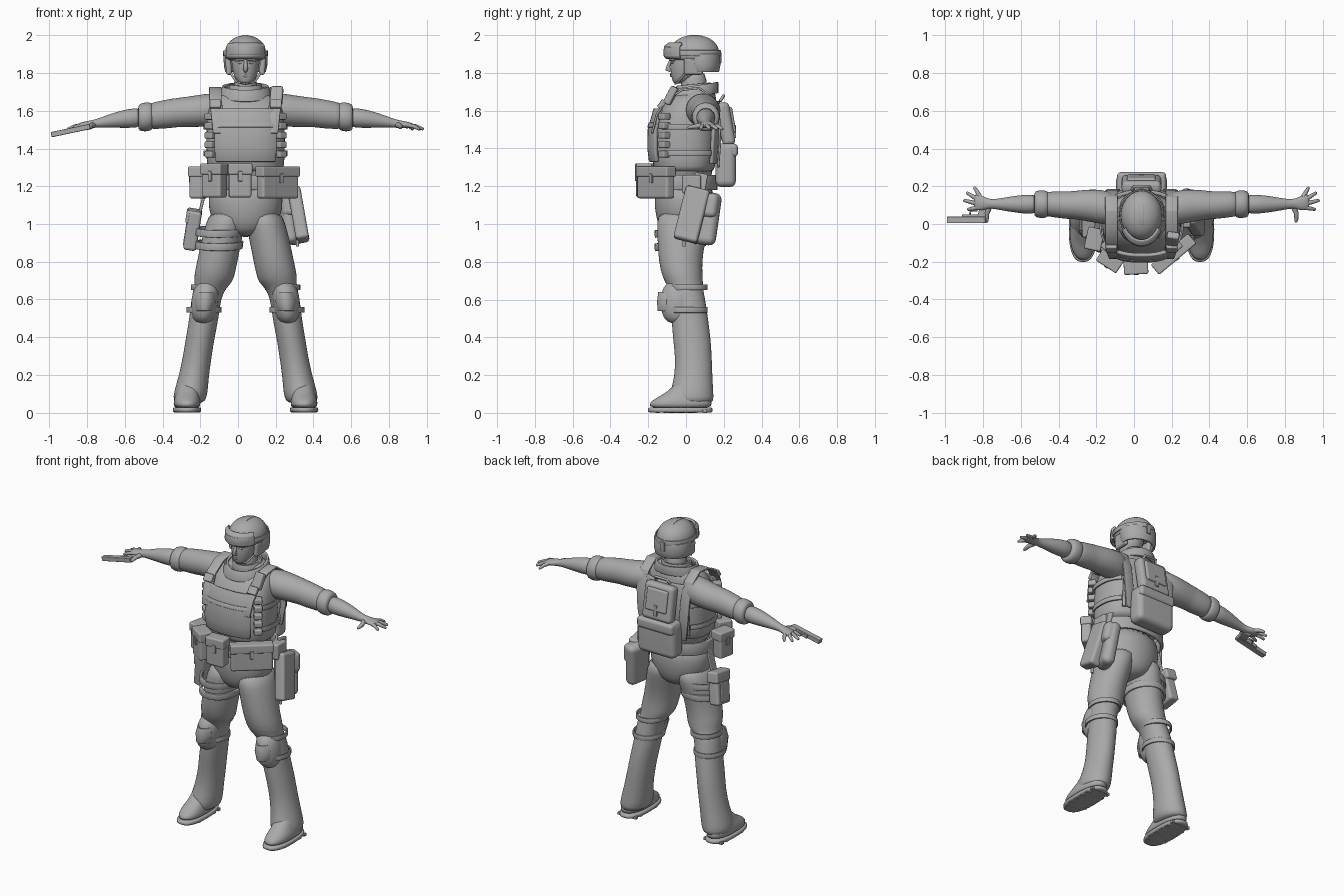
import bpy
import bmesh
from math import cos, sin, radians, copysign
from mathutils import Vector, Euler

old = bpy.data.objects.get("Cube")
if old:
    bpy.data.objects.remove(old)

UNIT = 0.01      # lengths below are hundredths of a unit
MIDDLE = 4       # the body stands a little left of the origin

grey = bpy.data.materials.new("plain grey")
grey.use_nodes = True
shade = (0.4, 0.4, 0.4, 1)
grey.diffuse_color = shade
grey.node_tree.nodes["Principled BSDF"].inputs["Base Color"].default_value = shade


def place(x, y, z):
    return Vector((x + MIDDLE, y, z)) * UNIT


def finish(name, bm):
    bmesh.ops.recalc_face_normals(bm, faces=bm.faces)
    mesh = bpy.data.meshes.new(name)
    bm.to_mesh(mesh)
    bm.free()
    for poly in mesh.polygons:
        poly.use_smooth = True
    mesh.materials.append(grey)
    obj = bpy.data.objects.new(name, mesh)
    bpy.context.collection.objects.link(obj)
    return obj


def thicken(obj, thick):
    solid = obj.modifiers.new("thickness", "SOLIDIFY")
    solid.thickness = thick * UNIT
    solid.offset = 0
    bevel = obj.modifiers.new("edge", "BEVEL")
    bevel.width = thick * UNIT / 4
    bevel.segments = 2
    bevel.limit_method = "ANGLE"


def loft(name, rings, along="z", power=2, arc=None, thick=0, tilt=0, side=1):
    """Skin over ellipse rings (x, y, z, radius, radius); arc leaves it open."""
    bm = bmesh.new()
    count = 28
    start, end = arc or (0, 360)
    rows = []
    for x, y, z, ru, rv in rings:
        row = []
        for i in range(count + (1 if arc else 0)):
            a = radians(start + (end - start) * i / count)
            u = copysign(abs(cos(a)) ** (2 / power), cos(a)) * ru
            v = copysign(abs(sin(a)) ** (2 / power), sin(a)) * rv
            spot = (x + u, y + v, z + tilt * v) if along == "z" else (x, y + u, z + v)
            row.append(bm.verts.new(place(spot[0] * side, spot[1], spot[2])))
        rows.append(row)
    for low, high in zip(rows, rows[1:]):
        for i in range(count):
            j = (i + 1) % len(low)
            bm.faces.new((low[i], low[j], high[j], high[i]))
    if not thick:
        bm.faces.new(rows[0])
        bm.faces.new(rows[-1])
    obj = finish(name, bm)
    if thick:
        thicken(obj, thick)
    else:
        sub = obj.modifiers.new("smooth", "SUBSURF")
        sub.levels = sub.render_levels = 1
    return obj


def box(name, at, size, turn=(0, 0, 0), soft=1.0):
    bm = bmesh.new()
    bmesh.ops.create_cube(bm, size=1)
    for v in bm.verts:
        v.co = Vector(a * b for a, b in zip(v.co, size)) * UNIT
    obj = finish(name, bm)
    obj.location = place(*at)
    obj.rotation_euler = [radians(t) for t in turn]
    bevel = obj.modifiers.new("soft edges", "BEVEL")
    bevel.width = soft * UNIT
    bevel.segments = 3
    obj.modifiers.new("clean shading", "WEIGHTED_NORMAL")
    return obj


def pouch(name, at, size, turn=(0, 0, 0), out=(0, -1)):
    """Rounded bag with a flap and a closing tab on its outward side."""
    w, d, h = size
    spin = Euler([radians(t) for t in turn]).to_matrix()
    face = Vector((out[0], out[1], 0))
    reach = abs(out[0]) * w / 2 + abs(out[1]) * d / 2
    box(name, at, size, turn, soft=1.4)
    lid = Vector(at) + spin @ Vector((0, 0, h * 0.34))
    box(name + "_flap", lid, (w + 0.9, d + 0.9, h * 0.33), turn, soft=0.9)
    tab = Vector(at) + spin @ (face * reach + Vector((0, 0, h * 0.13)))
    box(name + "_tab", tab, (2.4, 1.6, h * 0.3) if out[1] else (1.6, 2.4, h * 0.3), turn, soft=0.4)


def tube(name, points, radii, side=1):
    curve = bpy.data.curves.new(name, "CURVE")
    curve.dimensions = "3D"
    curve.bevel_depth = UNIT
    curve.bevel_resolution = 3
    curve.use_fill_caps = True
    line = curve.splines.new("POLY")
    line.points.add(len(points) - 1)
    for p, (x, y, z), r in zip(line.points, points, radii):
        p.co = (*place(x * side, y, z), 1)
        p.radius = r
    line.use_smooth = True
    curve.materials.append(grey)
    bpy.context.collection.objects.link(bpy.data.objects.new(name, curve))


def strap(name, points, width, thick=1.2, side=1):
    """Flat band whose width runs across the body."""
    bm = bmesh.new()
    pairs = [[bm.verts.new(place(side * x + e * width / 2, y, z)) for e in (-1, 1)] for x, y, z in points]
    for a, b in zip(pairs, pairs[1:]):
        bm.faces.new((a[0], a[1], b[1], b[0]))
    thicken(finish(name, bm), thick)


# Trunk and vest
loft("pelvis", [(0, -1, 93, 6, 8), (0, -1, 97, 14, 13), (0, -1, 104, 19, 15), (0, -1, 112, 20, 16), (0, -1, 124, 19, 15)])
loft("shirt", [(0, -1, 118, 18, 15), (0, -1, 132, 19, 15), (0, 0, 148, 20, 16), (0, 3, 160, 20, 14),
               (0, 6, 167, 18, 10), (0, 6, 171, 13, 9), (0, 6, 174, 7, 7)])
loft("vest", [(0, -1, 127, 19, 15), (0, -1, 129, 20.5, 16.5), (0, -1, 140, 21, 17.5), (0, 0, 152, 21, 17),
              (0, 1, 160, 20, 15), (0, 3, 166, 18, 12.5), (0, 5, 170, 14, 11)], power=2.4)
loft("chest_plate", [(0, -1, 133, 21, 17.6), (0, -1, 140, 22, 18.5), (0, -1, 150, 22, 18.3), (0, 0, 161, 21, 16.2)],
     power=2.6, arc=(228, 312), thick=2)
loft("chest_flap", [(0, -1, 151, 22.5, 18.9), (0, 0, 153.5, 22.5, 19)], power=2.6, arc=(229, 311), thick=1.4)
loft("back_plate", [(0, 0, 132, 21, 17), (0, 1, 150, 21, 17), (0, 3, 165, 19, 14)], power=2.6, arc=(45, 135), thick=2)
loft("belt", [(0, -1, 118, 21, 17), (0, -1, 126, 21, 17)], thick=1.6, power=2.2)
loft("collar", [(0, 3, 167, 14, 13.5), (0, 3.5, 170, 12.5, 13), (0, 4, 173, 11.5, 12.5)], thick=1.5, tilt=0.17)
loft("inner_collar", [(0, 4, 168, 9, 9), (0, 4, 174, 8, 8.5)], thick=1.2, tilt=0.1)

for s, hand in ((1, "left"), (-1, "right")):
    strap(hand + "_shoulder_strap", [(14, -18, 148), (15, -15.5, 158), (16, -10, 166), (16, -2, 171), (16, 7, 172),
                                     (16, 14, 167), (16, 17.5, 157), (15, 18, 143), (13, 17, 130)], 6.5, side=s)
    box(hand + "_strap_buckle", (16 * s, -13, 163.5), (6, 2.5, 5), turn=(-35, 0, 0), soft=0.6)
    for step in range(5):
        box(hand + "_webbing_loop", (18.5 * s, -11.5, 137 + step * 5), (5, 5, 3.6), turn=(0, 0, 40 * s), soft=0.8)
    ends = (-42, 45) if s > 0 else (135, 222)
    for height in (136, 150):
        loft(hand + "_side_strap", [(0, 0, height, 21.8, 17.5), (0, 0, height + 3, 21.8, 17.5)],
             power=2.4, arc=ends, thick=1)
box("radio", (16.5, -8, 168), (6.5, 4, 10), turn=(-28, 0, -8))

# Back pack
box("pack_upper", (0, 21, 153), (21, 7, 23), turn=(10, 0, 0), soft=2.5)
box("pack_top_flap", (0, 23.5, 155), (15, 4, 14), turn=(10, 0, 0), soft=1.2)
box("pack_lower", (0, 21, 131), (27, 11, 23), soft=3.5)
box("pack_lower_flap", (0, 22, 139), (26, 11, 7), soft=2)
box("pack_buckle", (0, 25.6, 149), (2.5, 2, 7), soft=0.4)
tube("pack_handle", [(-5, 18, 165), (-4, 20, 168), (4, 20, 168), (5, 18, 165)], [0.8] * 4)

# Belt pouches
pouch("front_pouch", (-3, -22.5, 123), (12, 7.5, 18), turn=(0, 0, 3))
pouch("front_right_pouch", (-16.5, -19, 123), (12, 8, 18), turn=(0, 0, -33))
pouch("right_pouch", (-25, -8, 122), (8, 11, 17), turn=(0, 0, -12), out=(-1, 0))
pouch("wide_left_pouch", (17, -16, 122), (25, 6, 17), turn=(0, 0, 40))
box("rear_left_pouch", (23, 3, 121), (6, 10, 10), soft=1.2)

# Left hip bag and its holder
box("hip_bag", (24, 10, 103), (8, 15, 28), turn=(-6, -8, -18), soft=3.5)
box("hip_bag_flap", (24.5, 10, 110), (9, 15.5, 13), turn=(-6, -8, -18), soft=3)
box("hip_holder", (28, 3, 105), (7, 13, 29), turn=(-14, -10, 0), soft=1.8)
box("hip_hanger", (23, 7, 120), (2, 7, 14), turn=(-10, -8, 0), soft=0.6)
tube("hip_toggle", [(27.5, -1, 92), (27.5, -1, 88)], [0.9, 0.9])

# Right thigh holster
box("holster", (-28, 0, 97), (7, 13, 21), turn=(8, 9, 0), soft=1.6)
box("holster_flap", (-27.5, 0, 104), (8, 14, 7), turn=(8, 9, 0), soft=1.2)
box("holster_pocket", (-31, 0, 95), (2.5, 8, 13), turn=(8, 9, 0), soft=0.8)
box("holster_hanger", (-22.5, 0, 113), (1.6, 5, 16), turn=(0, 14, 0), soft=0.5)
for height in (87, 94):
    loft("thigh_strap", [(-14.3, -3, height, 12, 12.8), (-13.8, -3, height + 4, 12, 13)], thick=1.4, tilt=0.1)

# Legs, knee pads and boots
for s, hand in ((1, "left"), (-1, "right")):
    loft(hand + "_trouser_leg", [
        (9, -1, 108, 9.5, 14), (11, -1.5, 99, 10.5, 14), (13, -2.5, 90, 10.7, 12.5), (15, -3, 80, 10.7, 11.5),
        (16.5, -2, 73, 10.8, 10.8), (17, -1, 69, 10, 10), (19, 0, 66, 8.5, 9), (21, 1, 60, 7.8, 9.2),
        (22, 2, 50, 7.8, 9.7), (24, 3, 40, 7.6, 10), (25.5, 4, 30, 7.6, 9.7), (27.5, 4, 19, 8, 10),
        (29, 3, 11, 9, 11.5), (29.8, 3, 6, 8.7, 11.8), (30, 3, 5, 6, 9)], side=s)
    loft(hand + "_knee_pad", [(22.5, -3, 47, 3, 5), (22.3, -4, 50, 6.2, 8.3), (21.8, -4, 57, 7.3, 9.7),
                              (21, -4, 64, 7.2, 9.3), (20.3, -3, 69, 5.5, 7.5), (20, -2, 70.5, 2, 4)], side=s)
    loft(hand + "_knee_cap", [(21.8, -4, 54, 5, 10.6), (21.4, -4, 59, 6.4, 10.8), (21, -4, 64, 5, 10.2)],
         arc=(215, 325), thick=1, side=s)
    for height, out in ((53, 22), (65, 19.7)):
        loft(hand + "_knee_strap", [(out, 1, height, 8.8, 10), (out, 1, height + 3, 8.8, 10)], thick=1, side=s)
    loft(hand + "_sole", [(31, -3, 0, 7, 16.5), (31, -3, 0.5, 7.6, 17.3), (31, -3, 2.6, 7.6, 17.3), (31, -3, 3, 7, 16.5)],
         power=2.5, side=s)
    loft(hand + "_boot", [(31, -3, 2, 7, 16.5), (31, -3, 5, 7.2, 16.8), (31, -1.5, 8, 6.8, 14.5),
                          (30.5, 1, 11, 6, 10.5), (30, 3, 18, 5.5, 7)], power=2.3, side=s)
    for row in range(6):
        box(hand + "_tread", (31 * s, -15 + row * 5, 0.9), (13.5 if 0 < row else 9, 2.4, 1.8), soft=0.3)

# Arms and hands
for s, hand in ((1, "left"), (-1, "right")):
    loft(hand + "_sleeve", [
        (11, 8, 160, 7, 8), (18, 8.5, 160.5, 9, 9), (24, 9.5, 160, 9, 8.5), (32, 10, 159.3, 8, 8),
        (37, 10, 159, 7.3, 7.7), (40, 10, 158.5, 7.4, 7.8), (48, 10.5, 157.5, 6.7, 7.2), (52, 10.5, 157, 6.4, 6.8)],
         along="x", side=s)
    loft(hand + "_cuff", [(49, 10.5, 157, 5, 5), (49.5, 10.5, 157, 7.1, 7.5), (53, 10.5, 156.7, 7.5, 7.8),
                          (56.5, 10.5, 156.5, 7, 7.3), (57, 10.5, 156.5, 5, 5)], along="x", side=s)
    loft(hand + "_forearm", [(54, 10.5, 156.5, 5.3, 5.5), (62, 10.5, 156, 5.1, 5.1), (70, 10.5, 155, 4, 4),
                             (78, 10.5, 153.5, 2.5, 2.4), (81, 10.8, 153, 2.5, 2.1), (84, 11, 152.6, 3.7, 1.9),
                             (87, 11.5, 152.3, 4.2, 1.6), (89, 12, 152, 3.6, 1.1)], along="x", side=s)
    tips = ((88.5, 19.3), (92.5, 16.5), (94, 12.5), (92, 7.7))
    for k, (tx, ty) in enumerate(tips):
        base = Vector((86.5 - abs(k - 2) * 0.5, 14.3 - k * 1.8, 152.3))
        tip = Vector((tx, ty, 150.3))
        tube(hand + "_finger", [base, base.lerp(tip, 0.5) + Vector((0, 0, 0.5)), tip, tip + (tip - base) * 0.05],
             [1.2, 1.1, 0.8, 0.4], side=s)
    tube(hand + "_thumb", [(80.5, 9.5, 152.5), (82, 5.5, 151.8), (82, 2, 151.2), (81.8, 0.8, 151)],
         [1.6, 1.3, 1, 0.5], side=s)

# Pistol lying flat in the right hand
box("pistol_slide", (-92.7, 2.2, 149.5), (21, 3.6, 2.8), turn=(0, -12, 0), soft=0.4)
box("pistol_frame", (-89, 4.2, 150.2), (12, 1.8, 2.2), turn=(0, -12, 0), soft=0.3)
box("pistol_grip", (-84, 7, 151.2), (4.2, 9, 2.4), turn=(0, -12, -14), soft=0.6)
tube("trigger_guard", [(-91, 5, 149.8), (-90.5, 7, 150), (-87, 7, 150.6)], [0.5] * 3)

# Head
loft("neck", [(0, 5, 165, 7, 7.5), (0, 4, 172, 6, 6.8), (0, 4, 182, 6, 7)])
loft("head", [(0, -4, 174.3, 2, 1.8), (0, -3.6, 175, 3.6, 3.4), (0, -1.5, 177, 5.6, 6), (0, 0, 181, 6.9, 8.3),
              (0, 1, 186, 7.6, 9.3), (0, 2, 192, 7.6, 9.5)])
tube("nose", [(0, -8, 187), (0, -9, 184.5), (0, -9.9, 182), (0, -8, 181.2)], [0.8, 1, 1.3, 1])
for height in (178.4, 179.4):
    tube("lip", [(-2.2, -6.4, height), (0, -7.8, height), (2.2, -6.4, height)], [0.3, 0.7, 0.3])
for s in (-1, 1):
    tube("brow", [(1, -8.6, 187), (3, -8, 187.3), (5.5, -6.2, 186.6)], [0.6, 0.8, 0.5], side=s)
    tube("eye", [(1.8, -7.6, 185.3), (3, -7.3, 185.5), (4.2, -6.6, 185.3)], [0.3, 0.7, 0.3], side=s)
    tube("chin_strap", [(8.5, 3, 183), (7.3, -1, 179), (4.8, -4, 175.3), (0, -5.6, 174.3)], [0.6] * 4, side=s)
    box("ear_guard", (9 * s, 4, 183.5), (3, 10, 9), turn=(0, 4 * s, 0), soft=1.3)

# Helmet and goggles
loft("helmet", [(0, 4.5, 186.5, 9.5, 11.5), (0, 4.5, 187, 11, 13), (0, 4.5, 191, 11.2, 13.4), (0, 4.5, 194.5, 10.2, 12.3),
                (0, 4.5, 197.4, 8, 9.7), (0, 4.5, 199.3, 4.8, 6), (0, 4.5, 200, 1.5, 2)])
loft("helmet_neck_guard", [(0, 8.5, 180.5, 10, 8.3), (0, 8.5, 184, 10.8, 9), (0, 8, 190, 11, 9.5)],
     arc=(-25, 205), thick=1.4)
loft("helmet_band", [(0, 4.5, 189, 11.5, 13.7), (0, 4.5, 192, 11.4, 13.5)], thick=0.8)
strap("helmet_ridge", [(0, 4.5 - 13.2 * cos(radians(a)), 188.5 + 11.3 * sin(radians(a)))
                       for a in range(25, 175, 10)], 2.6, thick=0.8)
loft("goggle_frame", [(0, 3.5, 187.8, 10.4, 13.2), (0, 3.5, 189, 11.3, 14.6), (0, 3.5, 194, 11, 14.3),
                      (0, 4, 195.6, 9.8, 12.5)], arc=(208, 332), thick=1.6)
loft("goggle_lens", [(0, 3.5, 189.6, 11.6, 15.2), (0, 3.5, 193.6, 11.4, 14.9)], arc=(222, 318), thick=0.6)
box("helmet_clip", (0, 18, 188), (3, 1.6, 6), soft=0.4)
